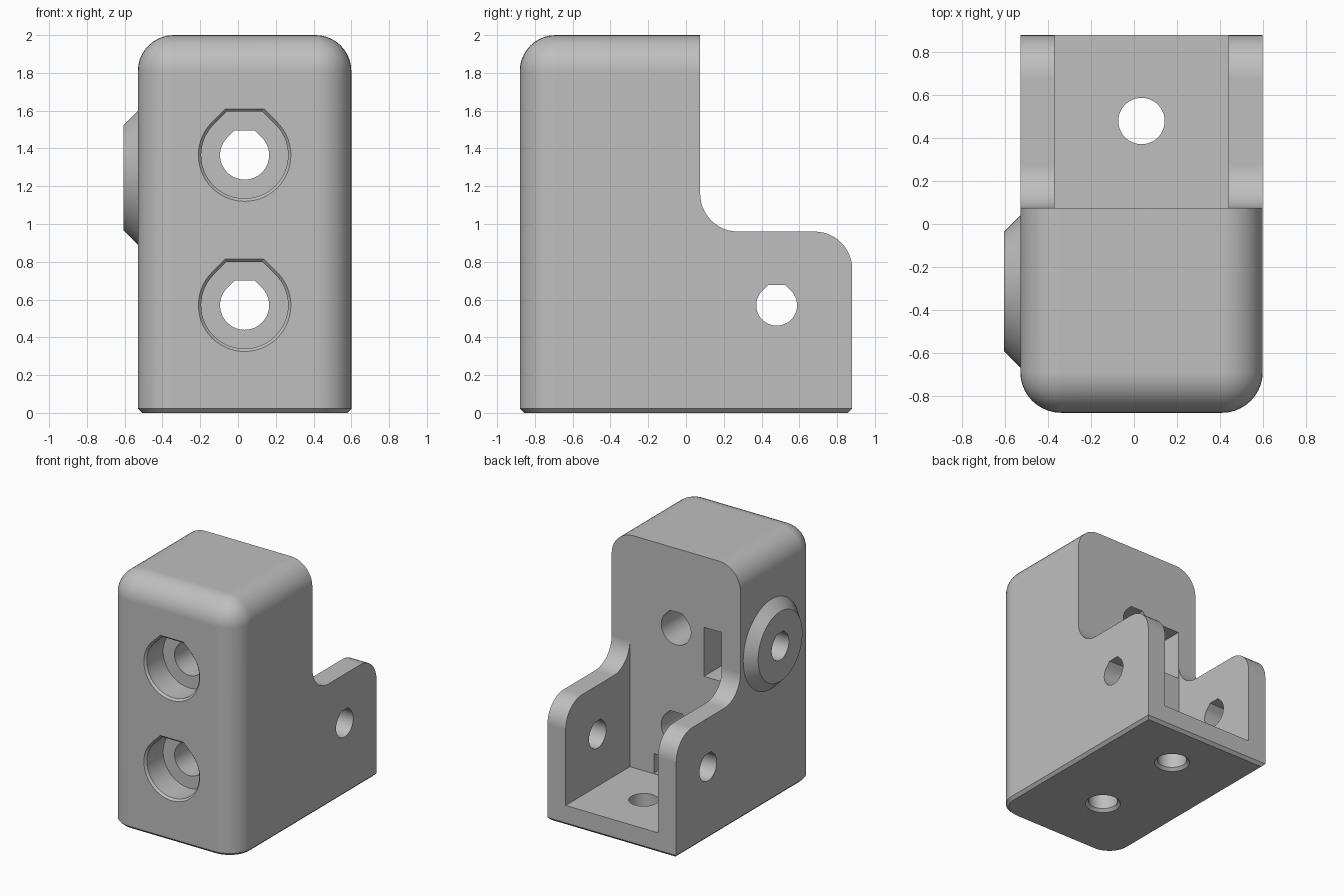
import bpy, bmesh, math

if "Cube" in bpy.data.objects:
    bpy.data.objects.remove(bpy.data.objects["Cube"], do_unlink=True)

# Overall sizes
X0, X1 = -0.53, 0.60
MID = (X0 + X1) / 2
FRONT, BACK, STEP = -0.88, 0.88, 0.075
WALL = 0.16
BOLT_Y, NUT_Y, NUT_Z, NUT_HALF = 0.48, -0.315, 1.245, 0.195

grey = bpy.data.materials.new("matte grey")
grey.use_nodes = True
colour = (0.52, 0.52, 0.52, 1)
grey.diffuse_color = colour
grey.node_tree.nodes["Principled BSDF"].inputs["Base Color"].default_value = colour


def finish(name, bm):
    bmesh.ops.recalc_face_normals(bm, faces=bm.faces)
    mesh = bpy.data.meshes.new(name)
    bm.to_mesh(mesh)
    bm.free()
    obj = bpy.data.objects.new(name, mesh)
    bpy.context.collection.objects.link(obj)
    mesh.materials.append(grey)
    return obj


def box_mesh(lo, hi):
    bm = bmesh.new()
    bmesh.ops.create_cube(bm, size=1)
    for v in bm.verts:
        v.co = [(a + b) / 2 + c * (b - a) for a, b, c in zip(lo, hi, v.co)]
    return bm


def arc(cx, cy, r, start, end, steps):
    angles = [math.radians(start + (end - start) * i / steps) for i in range(steps + 1)]
    return [(cx + r * math.cos(a), cy + r * math.sin(a)) for a in angles]


def loft(name, axis, profile, sections, centre=(0, 0)):
    """Skin a flat profile, scaled per (distance, scale) section along an axis."""
    bm = bmesh.new()
    rings = []
    for d, s in sections:
        ring = []
        for u, v in profile:
            co = [centre[0] + u * s, centre[1] + v * s]
            co.insert("xyz".index(axis), d)
            ring.append(bm.verts.new(co))
        rings.append(ring)
    n = len(profile)
    for a, b in zip(rings, rings[1:]):
        for i in range(n):
            j = (i + 1) % n
            bm.faces.new((a[i], a[j], b[j], b[i]))
    bm.faces.new(rings[0])
    bm.faces.new(rings[-1])
    return finish(name, bm)


def combine(target, tool, operation):
    mod = target.modifiers.new("combine", "BOOLEAN")
    mod.operation, mod.solver, mod.object = operation, "EXACT", tool
    deps = bpy.context.evaluated_depsgraph_get()
    mesh = bpy.data.meshes.new_from_object(target.evaluated_get(deps))
    target.modifiers.clear()
    target.data = mesh
    bpy.data.objects.remove(tool, do_unlink=True)


# Unit hole outlines: a plain circle, and one with a flat printable roof
circle = arc(0, 0, 1, 0, 360, 48)[:-1]
roof = math.tan(math.radians(22.5))
flat_top = arc(0, 0, 1, 135, 405, 42) + [(roof, 1), (-roof, 1)]

# Rounded block: large radii on front and top, small chamfer underneath
bm = box_mesh((X0, FRONT, 0), (X1, BACK, 2))
rounded = []
for e in bm.edges:
    m = (e.verts[0].co + e.verts[1].co) / 2
    if m.y < 0.5 and m.z > 0.5:
        rounded.append(e)
bmesh.ops.bevel(bm, geom=rounded, offset=0.19, segments=10, profile=0.5,
                affect="EDGES")
bottom = [e for e in bm.edges if all(v.co.z < 0.001 for v in e.verts)]
bmesh.ops.bevel(bm, geom=bottom, offset=0.022, segments=1, affect="EDGES")
body = finish("bracket_body", bm)

# Stepped back with a hollow and a rounded shoulder
R = 0.2
SHOULDER = 0.96
step = ([(STEP, 2.2)] + arc(STEP + R, SHOULDER + R, R, 180, 270, 12)
        + arc(BACK - R, SHOULDER - R, R, 90, 0, 12)
        + [(1.1, SHOULDER - R), (1.1, 2.2)])
combine(body, loft("step_cutter", "x", step, [(-1, 1), (1, 1)]), "DIFFERENCE")
combine(body, finish("hollow_cutter", box_mesh(
    (X0 + WALL, STEP, WALL), (X1 - WALL, 1.1, 1.5))), "DIFFERENCE")

# Conical boss on the side
boss = loft("boss", "x", circle, [(X0 + 0.05, 0.355), (X0, 0.355), (-0.607, 0.278)],
            (NUT_Y, NUT_Z))
combine(body, boss, "UNION")

# Counterbored front bolt holes
for z in (0.57, 1.365):
    bore = [(-1, 0.245), (FRONT, 0.245), (FRONT + 0.016, 0.23),
            (-0.66, 0.23), (-0.66, 0.13), (0.2, 0.13)]
    combine(body, loft("front_hole", "y", flat_top, bore, (MID, z)), "DIFFERENCE")

# Cross hole through both rear walls, and the boss hole
HOLE = 0.108
combine(body, loft("wall_hole", "x", flat_top, [(-1, HOLE), (1, HOLE)],
                   (BOLT_Y, 0.57)), "DIFFERENCE")
combine(body, loft("boss_hole", "x", flat_top, [(-1, HOLE), (-0.13, HOLE)],
                   (NUT_Y, NUT_Z)), "DIFFERENCE")

# Chamfered holes in the base
for y in (BOLT_Y, NUT_Y):
    sink = [(-0.1, 0.13), (0, 0.13), (0.022, HOLE), (0.4, HOLE)]
    combine(body, loft("base_hole", "z", circle, sink, (MID, y)), "DIFFERENCE")

# Nut slots entered from the hollow
slots = [((X0 + WALL + 0.004, NUT_Y - NUT_HALF, NUT_Z - NUT_HALF),
          (X0 + 2 * WALL, 0.3, NUT_Z + NUT_HALF)),
         ((MID - NUT_HALF, NUT_Y - NUT_HALF, WALL + 0.004),
          (MID + NUT_HALF, 0.3, 2 * WALL))]
for lo, hi in slots:
    combine(body, finish("slot_cutter", box_mesh(lo, hi)), "DIFFERENCE")

# Smooth rounded areas, crisp edges elsewhere
bpy.ops.object.select_all(action="DESELECT")
body.select_set(True)
bpy.context.view_layer.objects.active = body
bpy.ops.object.shade_smooth_by_angle(angle=math.radians(25))
weighted = body.modifiers.new("even normals", "WEIGHTED_NORMAL")
weighted.keep_sharp = True
